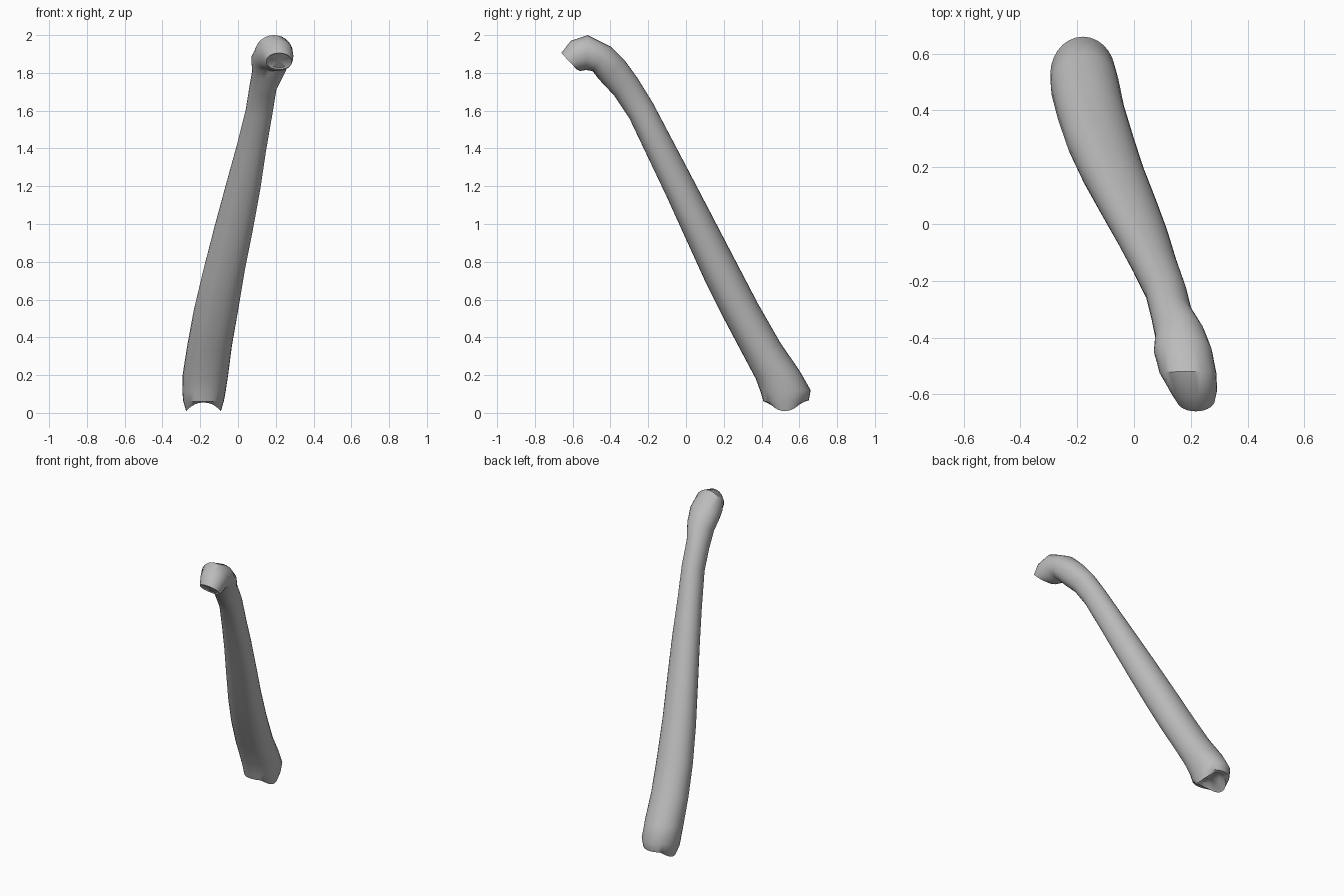
import bpy
import bmesh
import math
from mathutils import Vector

default_cube = bpy.data.objects.get("Cube")
if default_cube:
    bpy.data.objects.remove(default_cube, do_unlink=True)

SIDES = 28

# Cross-sections from foot to head:
# underside y, z / upper side y, z / right and left x limits
SECTIONS = [
    (.44, .03, .62, .04, -.275, -.09),
    (.41, .06, .65, .065, -.29, -.075),
    (.395, .11, .66, .12, -.295, -.065),
    (.37, .18, .6, .225, -.293, -.052),
    (.29, .33, .5, .37, -.27, -.033),
    (.2, .5, .38, .58, -.235, 0),
    (.1, .7, .265, .8, -.185, .035),
    (0, .92, .14, 1.04, -.125, .08),
    (-.1, 1.14, .025, 1.26, -.065, .12),
    (-.2, 1.35, -.075, 1.45, -.01, .15),
    (-.3, 1.56, -.175, 1.64, .04, .185),
    (-.38, 1.68, -.255, 1.77, .06, .205),
    (-.46, 1.765, -.32, 1.86, .075, .25),
    (-.495, 1.81, -.4, 1.94, .07, .275),
    (-.53, 1.815, -.52, 2, .09, .29),
    (-.56, 1.81, -.61, 1.97, .125, .293),
    (-.58, 1.82, -.66, 1.905, .15, .285),
]


def make_material(name, color):
    material = bpy.data.materials.new(name)
    material.use_nodes = True
    material.diffuse_color = color
    shader = next(n for n in material.node_tree.nodes if n.type == "BSDF_PRINCIPLED")
    shader.inputs["Base Color"].default_value = color
    return material


def section_points(section):
    """Oval ring, a little squarer along the underside."""
    y_low, z_low, y_high, z_high, x_min, x_max = section
    low = Vector(((x_min + x_max) / 2, y_low, z_low))
    high = Vector((low.x, y_high, z_high))
    center, up = (low + high) / 2, (high - low) / 2
    across = Vector(((x_max - x_min) / 2, 0, 0))
    points = []
    for i in range(SIDES):
        angle = math.tau * i / SIDES
        c, s = math.cos(angle), math.sin(angle)
        power = 0.88 if s < 0 else 1
        points.append(center
                      + across * math.copysign(abs(c) ** power, c)
                      + up * math.copysign(abs(s) ** power, s))
    return points


def bridge(bm, first, second):
    for i in range(SIDES):
        j = (i + 1) % SIDES
        bm.faces.new((first[i], first[j], second[j], second[i]))


def recessed_end(bm, ring, scale, depth):
    """Close an end with a shallow hollow."""
    center = sum((v.co for v in ring), Vector()) / SIDES
    inner = [bm.verts.new(center + (v.co - center) * scale + depth * 0.7) for v in ring]
    bridge(bm, ring, inner)
    tip = bm.verts.new(center + depth)
    for i in range(SIDES):
        bm.faces.new((inner[i], inner[(i + 1) % SIDES], tip))


# Shaft with curved head
bm = bmesh.new()
rings = [[bm.verts.new(p) for p in section_points(s)] for s in SECTIONS]

# Two rounded knuckles at the foot
for i, vert in enumerate(rings[0]):
    vert.co.z -= 0.025 * math.cos(2 * math.tau * i / SIDES)

for lower, upper in zip(rings, rings[1:]):
    bridge(bm, lower, upper)
recessed_end(bm, rings[0], 0.65, Vector((0, -0.01, 0.04)))
recessed_end(bm, rings[-1], 0.9, Vector((0, 0.006, 0.006)))
bmesh.ops.recalc_face_normals(bm, faces=bm.faces)

mesh = bpy.data.meshes.new("curved_shaft")
bm.to_mesh(mesh)
bm.free()
shaft = bpy.data.objects.new("curved_shaft", mesh)
bpy.context.collection.objects.link(shaft)
mesh.materials.append(make_material("light_grey", (0.5, 0.5, 0.5, 1)))

bpy.ops.object.select_all(action="DESELECT")
shaft.select_set(True)
bpy.context.view_layer.objects.active = shaft
bpy.ops.object.shade_smooth_by_angle(angle=math.radians(40))
